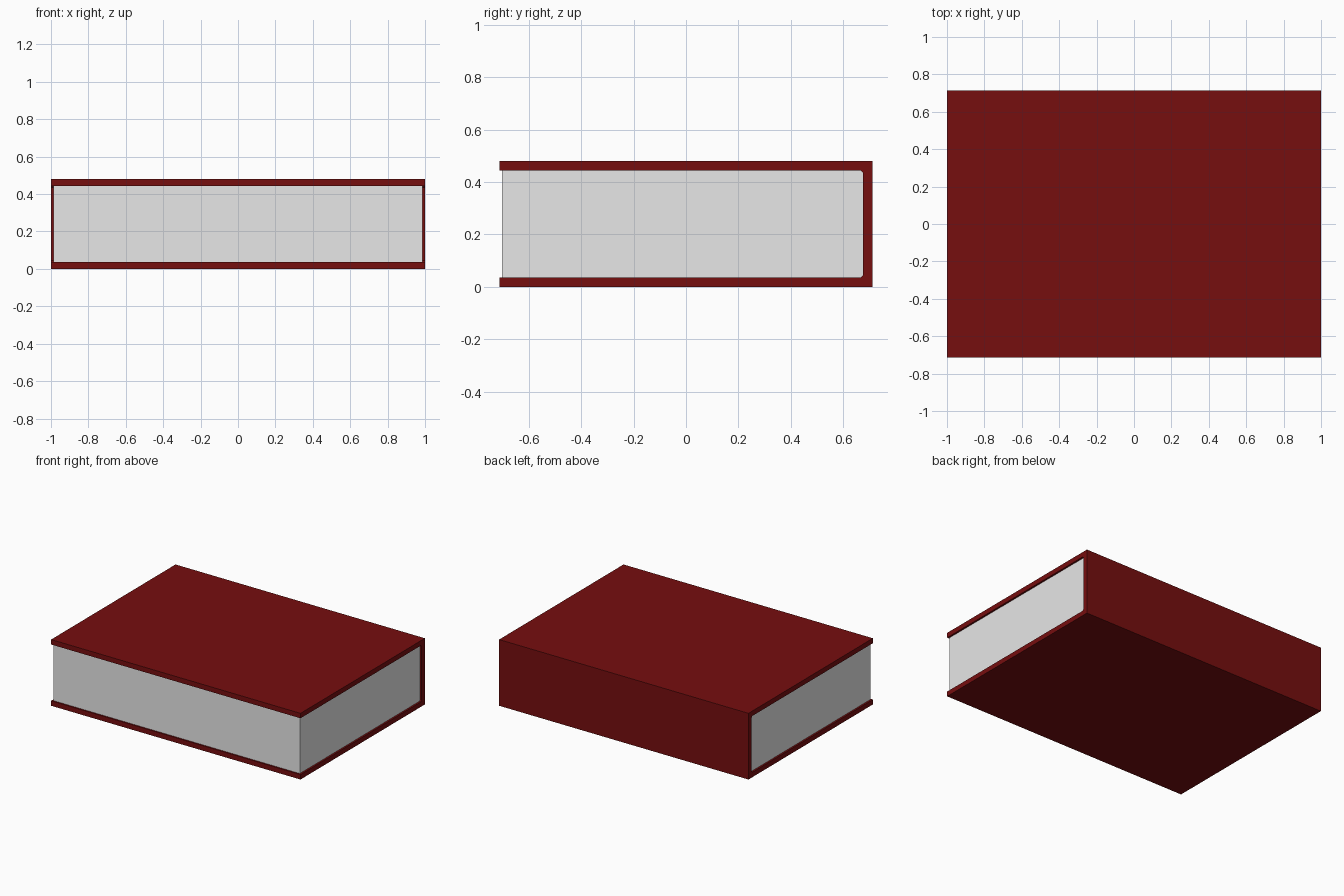
import bpy, bmesh
from mathutils import Vector

if "Cube" in bpy.data.objects:
    bpy.data.objects.remove(bpy.data.objects["Cube"])

W, D, H, T = 1.0, 0.7125, 0.48, 0.036   # half width, half depth, height, board thickness
C = 0.009                               # small bevel inside the hinge


def material(name, rgb):
    m = bpy.data.materials.new(name)
    m.diffuse_color = (*rgb, 1)
    m.use_nodes = True
    m.node_tree.nodes["Principled BSDF"].inputs["Base Color"].default_value = m.diffuse_color
    return m


def prism(name, profile, half_width, mat):
    """Extrude a (y, z) profile along x, centred on x = 0."""
    bm = bmesh.new()
    face = bm.faces.new([bm.verts.new((-half_width, y, z)) for y, z in profile])
    ext = bmesh.ops.extrude_face_region(bm, geom=[face])["geom"]
    bmesh.ops.translate(bm, vec=Vector((2 * half_width, 0, 0)),
                        verts=[v for v in ext if isinstance(v, bmesh.types.BMVert)])
    bmesh.ops.recalc_face_normals(bm, faces=bm.faces)
    mesh = bpy.data.meshes.new(name)
    bm.to_mesh(mesh)
    bm.free()
    mesh.materials.append(mat)
    obj = bpy.data.objects.new(name, mesh)
    bpy.context.collection.objects.link(obj)
    return obj


red = material("dark red cover", (0.18, 0.0044, 0.0048))
paper = material("paper", (0.8, 0.8, 0.8))

# Cover: two boards and a spine as one C-shaped profile
S = D - T
prism("cover", [(-D, 0), (D, 0), (D, H), (-D, H), (-D, H - T),
                (S - C, H - T), (S, H - T - C), (S, T + C), (S - C, T), (-D, T)], W, red)

# Page block, slightly recessed at the three open edges
prism("pages", [(-0.702, T), (S - C, T), (S, T + C), (S, H - T - C),
                (S - C, H - T), (-0.702, H - T)], 0.987, paper)
